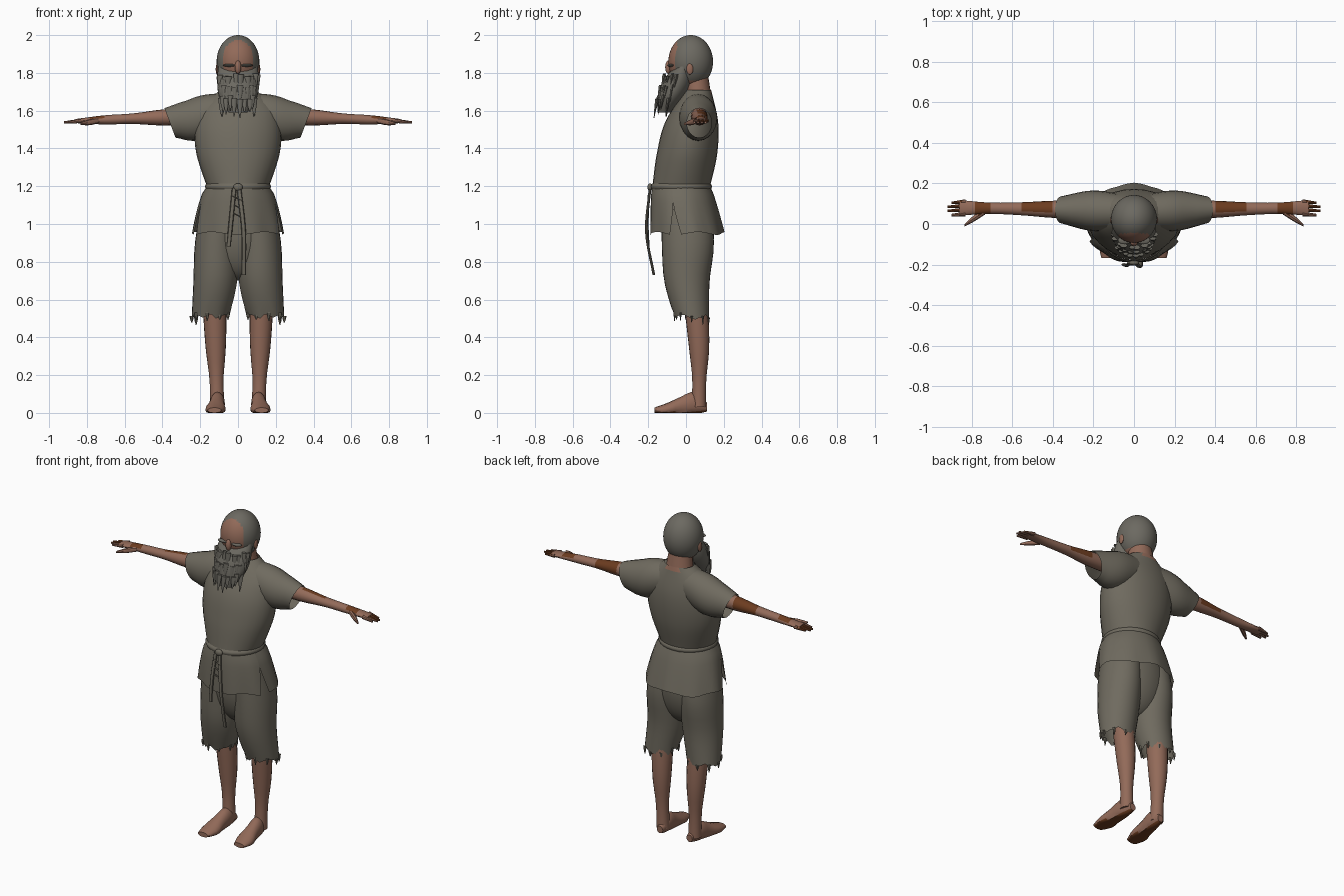
import bpy, bmesh, math, random
from mathutils import Matrix, Vector

random.seed(4)
if "Cube" in bpy.data.objects:
    bpy.data.objects.remove(bpy.data.objects["Cube"])


def material(name, *rgb):
    mat = bpy.data.materials.new(name)
    mat.use_nodes = True
    mat.diffuse_color = (*rgb, 1)
    mat.node_tree.nodes["Principled BSDF"].inputs["Base Color"].default_value = (*rgb, 1)
    return mat


CLOTH = material("worn grey cloth", .16, .146, .115)
HAIR = material("grey hair", .15, .142, .12)
SKIN = material("tanned skin", .29, .145, .1)
DIRT = material("dark brown grime", .15, .045, .014)


def sample(values, t):
    """Smooth curve through evenly spaced values; a plain number stays constant."""
    if not isinstance(values, tuple):
        return values
    padded = [2 * values[0] - values[1], *values, 2 * values[-1] - values[-2]]
    place = t * (len(values) - 1)
    i = min(int(place), len(values) - 2)
    before, start, end, after = padded[i:i + 4]
    s = place - i
    m, k = (end - before) / 2, (after - start) / 2
    return start + s * (m + s * (3 * (end - start) - 2 * m - k + s * (2 * (start - end) + m + k)))


def loft(bm, axis, span, radius, depth=None, x=0, y=0, z=0, sides=20, steps=10, caps=True):
    """Ellipses joined along an axis; each measure may vary along the span."""
    first, second = [a for a in "xyz" if a != axis]
    rows = []
    for step in range(steps + 1):
        t = step / steps
        centre = {"x": sample(x, t), "y": sample(y, t), "z": sample(z, t)}
        centre[axis] = span[0] + (span[1] - span[0]) * t
        wide = sample(radius, t)
        deep = wide if depth is None else sample(depth, t)
        row = []
        for i in range(sides):
            angle = math.tau * i / sides
            point = dict(centre)
            point[first] += wide * math.cos(angle)
            point[second] += deep * math.sin(angle)
            row.append(bm.verts.new((point["x"], point["y"], point["z"])))
        rows.append(row)
    for upper, lower in zip(rows, rows[1:]):
        for i in range(sides):
            j = (i + 1) % sides
            bm.faces.new((upper[i], upper[j], lower[j], lower[i]))
    if caps:
        bm.faces.new(rows[0])
        bm.faces.new(rows[-1])
    return rows


def ball(bm, centre, radii, segments=16):
    """Ellipsoid."""
    matrix = Matrix.Translation(centre) @ Matrix.Diagonal((*radii, 1))
    bmesh.ops.create_uvsphere(bm, u_segments=segments, v_segments=segments, radius=1, matrix=matrix)


def tuft(bm, x, y, z, length, width, lean=0):
    """Pointed lock of hair or torn strip of cloth hanging down."""
    loft(bm, "z", (z, z - length), (width, width * .7, .002), (width * .6, width * .4, .002),
         x=x, y=(y, y + lean), sides=6, steps=2)


def finish(bm, name, mats, rule=None, mirror=False, angle=40):
    """Turn the mesh into a shaded object; the rule picks a material for each face."""
    bmesh.ops.recalc_face_normals(bm, faces=bm.faces)
    if rule:
        for face in bm.faces:
            face.material_index = int(rule(face.calc_center_median(), face.normal))
    mesh = bpy.data.meshes.new(name)
    bm.to_mesh(mesh)
    bm.free()
    for mat in mats:
        mesh.materials.append(mat)
    mesh.shade_smooth()
    mesh.set_sharp_from_angle(angle=math.radians(angle))
    part = bpy.data.objects.new(name, mesh)
    bpy.context.collection.objects.link(part)
    if mirror:
        part.modifiers.new("Mirror", "MIRROR")


# Head with hair around an oval face
def is_face(centre, normal):
    oval = Vector((centre.x / .082, (centre.z - 1.865) / .11)).length < 1
    return centre.y < 0 and oval or centre.z < 1.76


bm = bmesh.new()
ball(bm, (0, .025, 1.86), (.113, .118, .14), 40)
finish(bm, "head", [HAIR, SKIN], is_face)

# Neck, nose, ears and eyebrows
bm = bmesh.new()
loft(bm, "z", (1.64, 1.8), (.088, .065), (.07, .065), y=(.07, .05))
finish(bm, "neck", [SKIN])
bm = bmesh.new()
ball(bm, (0, -.094, 1.83), (.017, .016, .035))
finish(bm, "nose", [SKIN])
bm = bmesh.new()
ball(bm, (.11, .02, 1.82), (.008, .018, .03))
finish(bm, "ears", [SKIN], mirror=True)
bm = bmesh.new()
ball(bm, (.045, -.08, 1.84), (.035, .02, .008))
finish(bm, "eyebrows", [HAIR], mirror=True)

# Beard: solid core with layered hanging locks
bm = bmesh.new()
loft(bm, "z", (1.84, 1.59), (.104, .11, .1, .05), (.045, .08, .07, .035), y=(-.01, -.06, -.115))
for layer in range(3):
    for i in range(10):
        angle = math.pi * (1 + (i + random.uniform(.2, .8)) / 10)
        tuft(bm, (.1 - .007 * layer) * math.cos(angle),
             -.045 - .02 * layer + .07 * math.sin(angle),
             1.79 - .06 * layer + random.uniform(-.01, .01),
             random.uniform(.07, .1), random.uniform(.014, .021), lean=-.015)
finish(bm, "beard", [HAIR], angle=50)

# Shirt body with a small notch at the nape
bm = bmesh.new()
loft(bm, "z", (1.71, 1.2), (.09, .2, .225, .23, .22, .195, .165), (.068, .14, .16, .153),
     y=(.065, .03, .005, -.025), sides=28, steps=20, caps=False)
finish(bm, "shirt", [CLOTH, SKIN],
       lambda centre, normal: centre.y > .09 and centre.z > 1.672 + abs(centre.x) / 2)

# Wide sleeves with slanted open ends
bm = bmesh.new()
rows = loft(bm, "x", (.05, .36), (.085, .1, .066), (.095, .118, .078),
            y=(.06, .07), z=(1.6, 1.56, 1.535), caps=False)
for i, row in enumerate(rows[-3:]):
    for vert in row:
        vert.co.x += (vert.co.z - 1.535) * (i + 1) / 8
finish(bm, "sleeves", [CLOTH], mirror=True)

# Tunic skirt: front and back panels that part into side slits towards the hem
bm = bmesh.new()
for start, end in ((198, 342), (-18, 198)):
    rows = []
    for step in range(7):
        t = step / 6
        gap = max(0, t - .4) * 15
        row = []
        for i in range(21):
            angle = math.radians(start + gap + (end - start - 2 * gap) * i / 20)
            fold = 1 + .02 * t * math.sin(angle * 9)
            wide, deep = .165 + .077 * t ** .6, .153 + .042 * t ** .7
            row.append(bm.verts.new((wide * fold * math.cos(angle),
                                     -.025 + .03 * t + deep * fold * math.sin(angle),
                                     1.2 - .25 * t + .008 * t * math.sin(angle * 5))))
        rows.append(row)
    for upper, lower in zip(rows, rows[1:]):
        for i in range(20):
            bm.faces.new((upper[i], upper[i + 1], lower[i + 1], lower[i]))
finish(bm, "tunic_skirt", [CLOTH])

# Belt cord, knot, hanging ends and lacing
bm = bmesh.new()
loft(bm, "z", (1.215, 1.185), (.166, .175, .17), (.154, .163, .158), y=-.025, sides=28, steps=4, caps=False)
ball(bm, (0, -.19, 1.195), (.025, .014, .02))
loft(bm, "z", (1.19, .88), .012, .007, x=(-.02, -.05), y=(-.19, -.205, -.2), sides=8)
loft(bm, "z", (1.19, .73), .012, .007, x=(.005, .03, .03), y=(-.19, -.21, -.17), sides=8)
for i in range(3):
    height = 1.15 - .045 * i
    loft(bm, "x", (-.03, .02), .005, y=-.2, z=(height, height - .025), sides=6, steps=1)
finish(bm, "belt_cord", [CLOTH])

# Shorts: hips and two loose legs with torn hems
bm = bmesh.new()
ball(bm, (0, .01, .95), (.2, .138, .25), 24)
finish(bm, "shorts_seat", [CLOTH])
bm = bmesh.new()
rows = loft(bm, "z", (1.08, .505), (.1, .115, .116, .099), (.13, .138, .12, .092),
            x=(.1, .114, .12, .146), y=(0, .01, .005, .03), sides=27, caps=False)
for i, vert in enumerate(rows[-1]):
    vert.co.z += random.uniform(-.012, .02)
    if i % 3 == 0:
        tuft(bm, vert.co.x, vert.co.y, vert.co.z + .012, random.uniform(.025, .05), .012)
finish(bm, "shorts_legs", [CLOTH], mirror=True)

# Bare lower legs
bm = bmesh.new()
loft(bm, "z", (.62, .03), (.062, .06, .052, .037, .038), x=(.125, .11), y=(.05, .07, .068))
finish(bm, "lower_legs", [SKIN], mirror=True)

# Feet turned slightly outwards, with grimy soles
bm = bmesh.new()
loft(bm, "y", (.112, -.168), (.02, .038, .042, .054, .036), (.022, .06, .05, .035, .014),
     x=(.102, .125), z=(.03, .05, .035, .018, .014), sides=16)
for vert in bm.verts:
    vert.co.z = max(vert.co.z, 0)
finish(bm, "feet", [SKIN, DIRT],
       lambda centre, normal: normal.z < -.7 and centre.z < .02, mirror=True)


# Arms with hands; grime on the back of the forearm, wrist and knuckles
def is_grimy(centre, normal):
    forearm = .41 < centre.x < .56 and normal.y > -.25 and normal.z > -.4
    wrist = .715 < centre.x < .79 and normal.z > .35 and centre.y > .05
    knuckles = centre.x > .85 and normal.z > .2 and centre.y > .06
    return forearm or wrist or knuckles


bm = bmesh.new()
loft(bm, "x", (.25, .86), (.045, .042, .032, .028, .038), (.045, .042, .028, .024, .011),
     y=(.07, .08), z=(1.57, 1.545), sides=16, steps=24)
for i in range(4):
    spread = .05 + .02 * i
    loft(bm, "x", (.83, .92 if i in (1, 2) else .9), (.012, .006),
         y=(spread, spread - .006), z=(1.546, 1.538), sides=8, steps=4)
loft(bm, "x", (.735, .835), (.014, .016, .006), y=(.06, .03, -.006), z=(1.548, 1.53), sides=8, steps=6)
finish(bm, "arms", [SKIN, DIRT], is_grimy, mirror=True)
